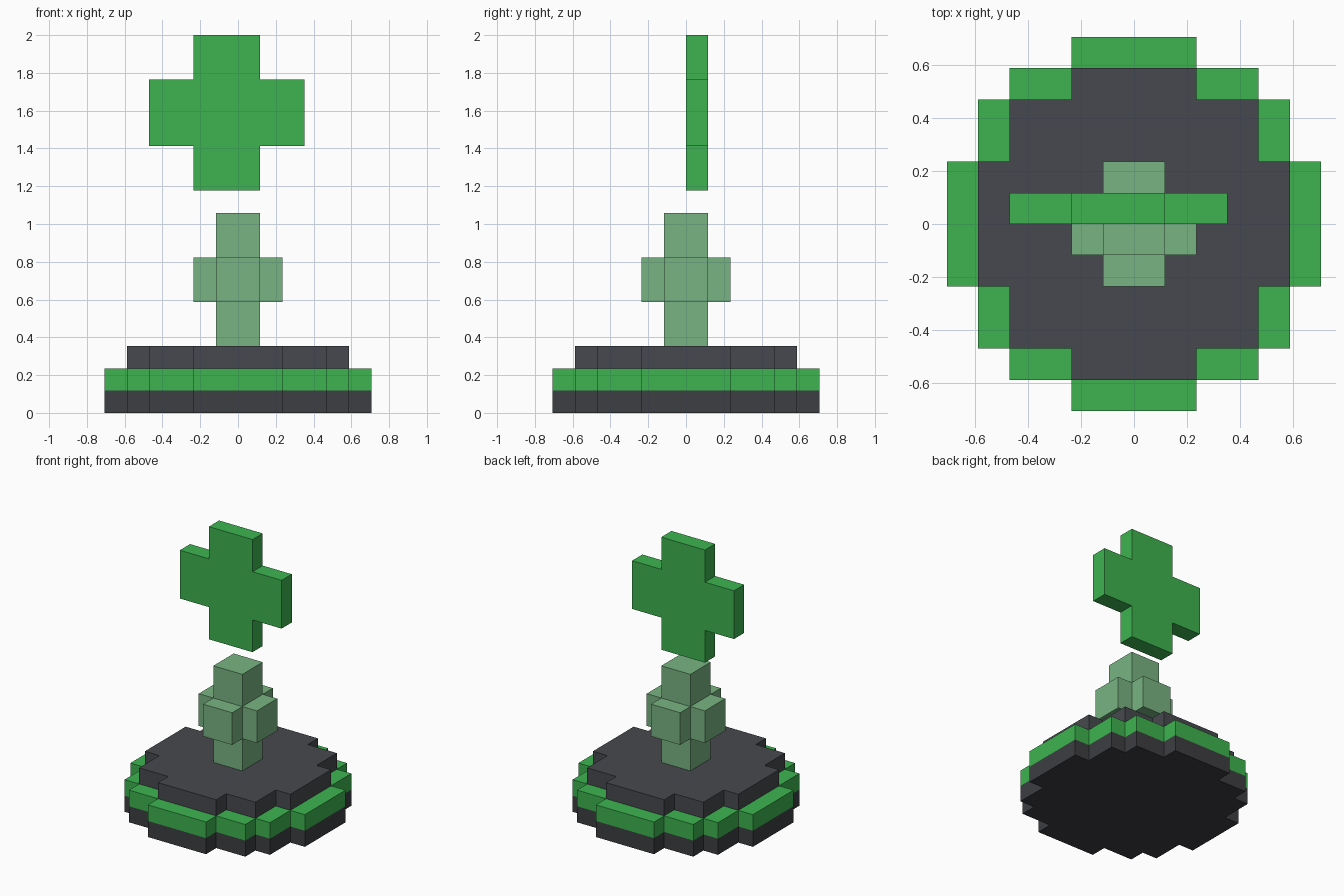
import bpy, bmesh
from mathutils import Vector

if "Cube" in bpy.data.objects:
    bpy.data.objects.remove(bpy.data.objects["Cube"])

U = 2 / 17  # one block of the grid


def material(name, srgb):
    m = bpy.data.materials.new(name)
    lin = [c / 12.92 if c <= 0.04045 else ((c + 0.055) / 1.055) ** 2.4
           for c in (v / 255 for v in srgb)]
    m.diffuse_color = (*lin, 1)
    m.use_nodes = True
    m.node_tree.nodes["Principled BSDF"].inputs["Base Color"].default_value = m.diffuse_color
    return m


def stepped_outline(steps):
    """Closed stair-step outline from (half width, half depth) boxes, widest first."""
    quarter = []
    for i, (w, d) in enumerate(steps):
        if i:
            quarter.append((w, steps[i - 1][1]))
        quarter.append((w, d))
    half = quarter + [(-x, y) for x, y in reversed(quarter)]
    return half + [(x, -y) for x, y in reversed(half)]


def prism(name, steps, start, end, mat, centre=(0, 0), upright=False):
    """Extrude a stepped outline along z, or along y when upright."""
    bm = bmesh.new()
    verts = []
    for a, b in stepped_outline(steps):
        a, b = a + centre[0], b + centre[1]
        p = (a, start, b) if upright else (a, b, start)
        verts.append(bm.verts.new(Vector(p) * U))
    face = bm.faces.new(verts)
    new = bmesh.ops.extrude_face_region(bm, geom=[face])["geom"]
    axis = Vector((0, 1, 0)) if upright else Vector((0, 0, 1))
    bmesh.ops.translate(bm, vec=axis * (end - start) * U,
                        verts=[v for v in new if isinstance(v, bmesh.types.BMVert)])
    bmesh.ops.recalc_face_normals(bm, faces=bm.faces)
    mesh = bpy.data.meshes.new(name)
    bm.to_mesh(mesh)
    bm.free()
    mesh.materials.append(mat)
    obj = bpy.data.objects.new(name, mesh)
    bpy.context.collection.objects.link(obj)
    return obj


dark = material("dark_grey", (61, 62, 66))
slate = material("slate_grey", (71, 73, 78))
green = material("green", (61, 180, 80))
pale = material("pale_green", (120, 180, 130))

# Stepped round base: dark foot, green ring, smaller dark top
wide = [(6, 2), (5, 4), (4, 5), (2, 6)]
narrow = [(5, 2), (4, 4), (2, 5)]
prism("base_foot", wide, 0, 1, dark)
prism("base_green_ring", wide, 1, 2, green)
prism("base_top", narrow, 2, 3, slate)

# Post with a plus-shaped collar
square = [(1, 1)]
prism("post_lower", square, 3, 5, pale)
prism("post_collar", [(2, 1), (1, 2)], 5, 7, pale)
prism("post_upper", square, 7, 9, pale)

# Floating upright cross, half a block off centre
prism("floating_cross", [(3.5, 1.5), (1.5, 3.5)], 0, 1, green,
      centre=(-0.5, 13.5), upright=True)
